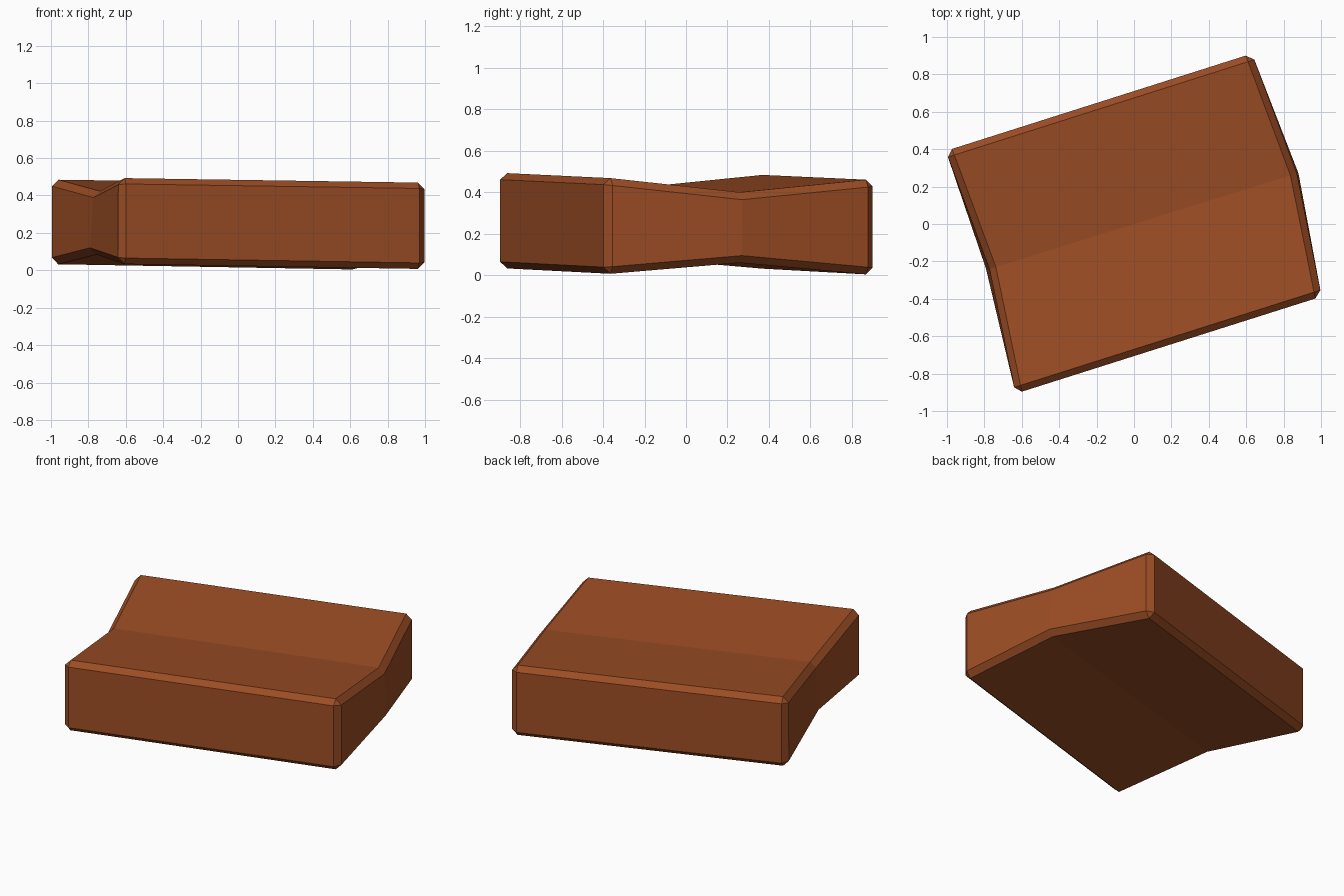
import bpy, bmesh

if "Cube" in bpy.data.objects:
    bpy.data.objects.remove(bpy.data.objects["Cube"])

# One flat colour for the whole brick
mat = bpy.data.materials.new("brick brown")
mat.diffuse_color = (0.33, 0.074, 0.018, 1)
mat.use_nodes = True
mat.node_tree.nodes["Principled BSDF"].inputs["Base Color"].default_value = mat.diffuse_color

# Three cross-sections (front, waist, back): left/right ends as x, y, bottom z, top z, top inset
sections = [
    ((-0.633, -0.907, 0.031, 0.497, 0.0), (1.003, -0.388, 0.004, 0.472, 0.0)),
    ((-0.792, -0.240, 0.085, 0.424, 0.02), (0.880, 0.270, 0.060, 0.400, 0.01)),
    ((-1.006, 0.391, 0.030, 0.488, 0.0), (0.631, 0.911, 0.001, 0.464, 0.0)),
]

bm = bmesh.new()
rings = []
for left, right in sections:
    (lx, ly, lb, lt, li), (rx, ry, rb, rt, ri) = left, right
    rings.append([bm.verts.new(p) for p in (
        (lx, ly, lb), (rx, ry, rb), (rx - ri, ry, rt), (lx + li, ly, lt))])

# Skin between the sections and cap both ends
for a, b in zip(rings, rings[1:]):
    for i in range(4):
        j = (i + 1) % 4
        bm.faces.new((a[j], a[i], b[i], b[j]))
bm.faces.new(rings[0])
bm.faces.new(rings[-1][::-1])
bmesh.ops.recalc_face_normals(bm, faces=bm.faces[:])

# Chamfer every edge of the block except the waist ring
waist = set(rings[1])
edges = [e for e in bm.edges if not set(e.verts) <= waist]
bmesh.ops.bevel(bm, geom=edges, offset=0.035, offset_type='OFFSET',
                segments=1, profile=0.5, affect='EDGES')

mesh = bpy.data.meshes.new("brick")
bm.to_mesh(mesh)
bm.free()
mesh.materials.append(mat)
brick = bpy.data.objects.new("brick", mesh)
bpy.context.collection.objects.link(brick)
